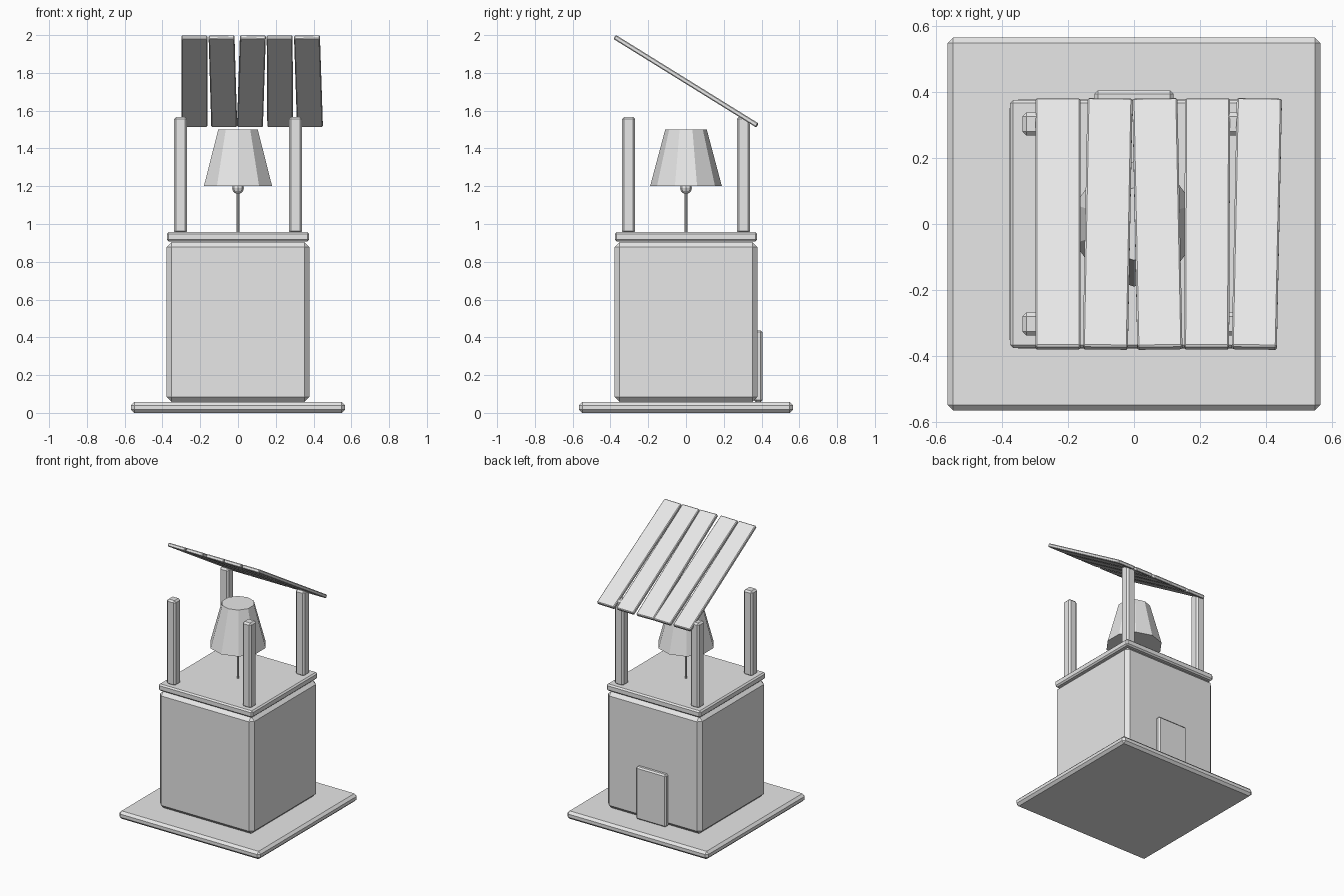
import bpy, bmesh, math
from mathutils import Matrix, Vector

if "Cube" in bpy.data.objects:
    bpy.data.objects.remove(bpy.data.objects["Cube"])

grey = bpy.data.materials.new("plain grey")
grey.diffuse_color = (0.8, 0.8, 0.8, 1)
grey.use_nodes = True
grey.node_tree.nodes["Principled BSDF"].inputs["Base Color"].default_value = grey.diffuse_color


def finish(name, bm):
    mesh = bpy.data.meshes.new(name)
    bm.to_mesh(mesh)
    bm.free()
    mesh.materials.append(grey)
    ob = bpy.data.objects.new(name, mesh)
    bpy.context.collection.objects.link(ob)
    return ob


def box(name, lo, hi, bevel):
    """Chamfered box between two corners, with its origin in the middle."""
    lo, hi = Vector(lo), Vector(hi)
    bm = bmesh.new()
    bmesh.ops.create_cube(bm, size=1)
    bmesh.ops.scale(bm, vec=hi - lo, verts=bm.verts)
    bmesh.ops.bevel(bm, geom=bm.edges[:], offset=bevel, segments=1,
                    affect='EDGES', profile=0.5)
    ob = finish(name, bm)
    ob.location = (lo + hi) / 2
    return ob


def cone(name, r1, r2, z1, z2, sides):
    bm = bmesh.new()
    bmesh.ops.create_cone(bm, cap_ends=True, segments=sides,
                          radius1=r1, radius2=r2, depth=z2 - z1)
    ob = finish(name, bm)
    ob.location.z = (z1 + z2) / 2
    return ob


# Tower: base slab, body, top slab and back door
box("base_slab", (-0.566, -0.566, 0), (0.566, 0.566, 0.057), 0.017)
box("tower_body", (-0.378, -0.378, 0.057), (0.378, 0.378, 0.904), 0.027)
box("top_slab", (-0.377, -0.377, 0.908), (0.377, 0.377, 0.957), 0.01)
box("door", (-0.12, 0.36, 0.057), (0.12, 0.405, 0.437), 0.01)

# Four corner posts
for sx, xn in ((-1, "left"), (1, "right")):
    for sy, yn in ((-1, "front"), (1, "back")):
        x, y = 0.304 * sx, 0.304 * sy
        box(f"{yn}_{xn}_post", (x - 0.035, y - 0.035, 0.95),
            (x + 0.035, y + 0.035, 1.567), 0.012)

# Bell with clapper and rope
cone("bell", 0.19, 0.11, 1.2, 1.5, 10)
cone("rope", 0.008, 0.008, 0.955, 1.18, 8)
bm = bmesh.new()
bmesh.ops.create_uvsphere(bm, u_segments=8, v_segments=6, radius=0.031)
finish("clapper", bm).location.z = 1.19

# Sloping roof of five slightly crooked planks
slope = Matrix.Rotation(math.radians(-31.8), 4, 'X')
for i, yaw in enumerate((0, -0.0158, 0.017, -0.0035, -0.0175)):
    plank = box(f"roof_plank_{i + 1}", (-0.0685, -0.444, -0.0125),
                (0.0685, 0.444, 0.0125), 0.005)
    plank.matrix_world = (Matrix.Translation((-0.231 + 0.151 * i, 0, 1.756))
                          @ slope @ Matrix.Rotation(yaw, 4, 'Z'))
